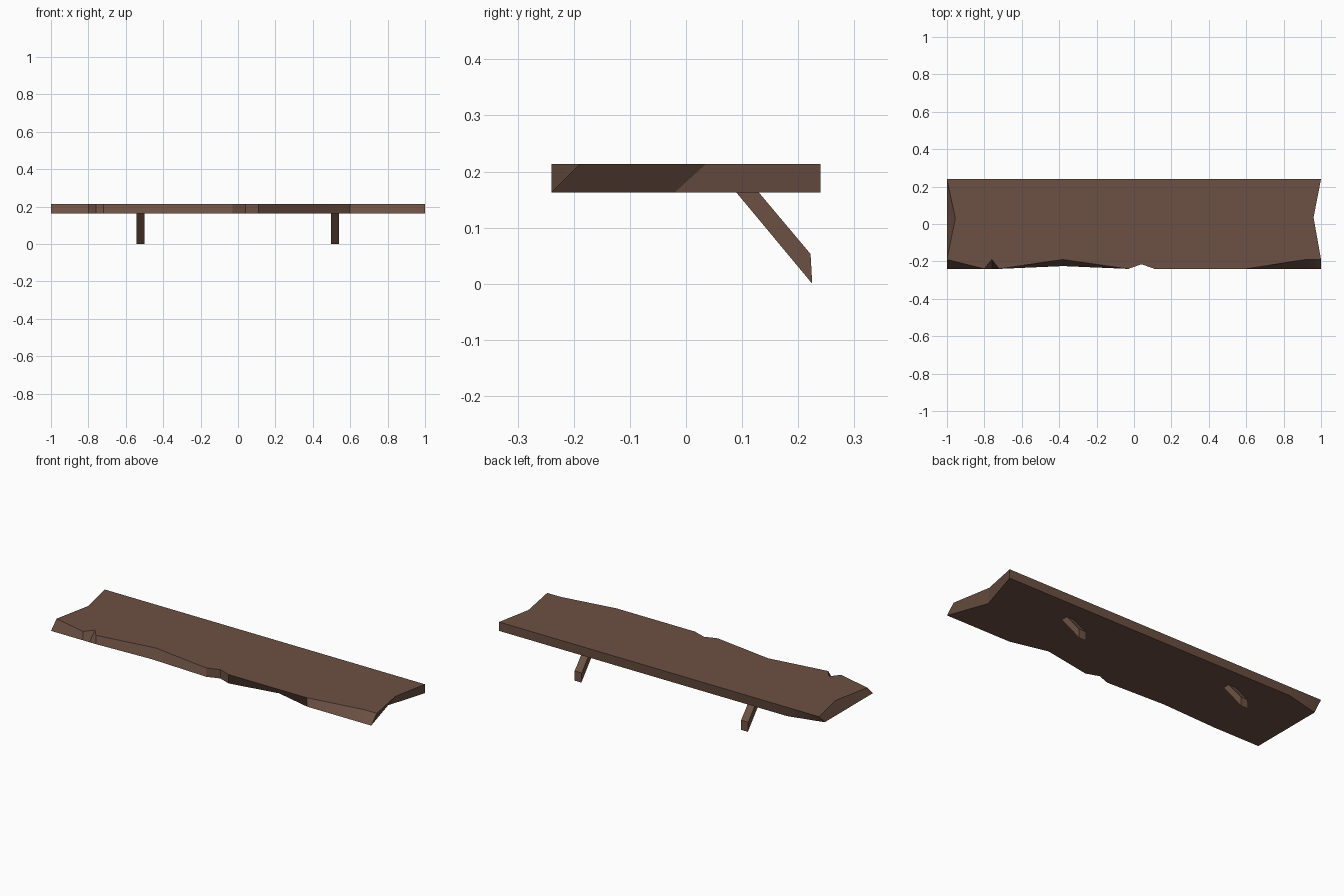
import bpy, bmesh, math

if "Cube" in bpy.data.objects:
    bpy.data.objects.remove(bpy.data.objects["Cube"])

wood = bpy.data.materials.new("brown wood")
wood.diffuse_color = (0.152, 0.083, 0.058, 1)
wood.use_nodes = True
wood.node_tree.nodes["Principled BSDF"].inputs["Base Color"].default_value = wood.diffuse_color


def prism(name, lower, upper):
    """Solid between two matching rings of 3D points."""
    bm = bmesh.new()
    a = [bm.verts.new(p) for p in lower]
    b = [bm.verts.new(p) for p in upper]
    n = len(a)
    caps = [bm.faces.new(a[::-1]), bm.faces.new(b)]
    for i in range(n):
        j = (i + 1) % n
        bm.faces.new((a[i], a[j], b[j], b[i]))
    bmesh.ops.triangulate(bm, faces=caps)
    bmesh.ops.recalc_face_normals(bm, faces=bm.faces)
    me = bpy.data.meshes.new(name)
    bm.to_mesh(me)
    bm.free()
    me.materials.append(wood)
    ob = bpy.data.objects.new(name, me)
    bpy.context.collection.objects.link(ob)
    return ob


# Plank outline: bottom x, y and top x, y (chipped edges differ between them)
outline = [
    (-1, -.24, -1, -.19), (-.8, -.24, -.8, -.24), (-.76, -.24, -.76, -.19),
    (-.72, -.24, -.72, -.24), (-.38, -.225, -.38, -.19), (-.03, -.24, -.03, -.24),
    (.04, -.215, .04, -.215), (.11, -.24, .11, -.24), (.39, -.19, .39, -.24),
    (.6, -.24, .6, -.24), (.92, -.24, .92, -.19), (1, -.24, 1, -.19),
    (.92, -.02, .96, .035), (1, .24, 1, .24), (-.8, .24, -.8, .24),
    (-1, .19, -1, .24), (-1, .03, -.955, .03),
]
plank = prism("plank", [(p[0], p[1], .163) for p in outline],
              [(p[2], p[3], .213) for p in outline])
bpy.context.view_layer.objects.active = plank
plank.select_set(True)
bpy.ops.object.shade_smooth_by_angle(angle=math.radians(30))

# Slanted brackets, y-z profile, tops sunk a little into the plank
profile = [(.082, .172), (.122, .172), (.222, .053), (.225, 0)]
for name, x in (("left_bracket", -.522), ("right_bracket", .518)):
    prism(name, [(x - .022, y, z) for y, z in profile],
          [(x + .022, y, z) for y, z in profile])
